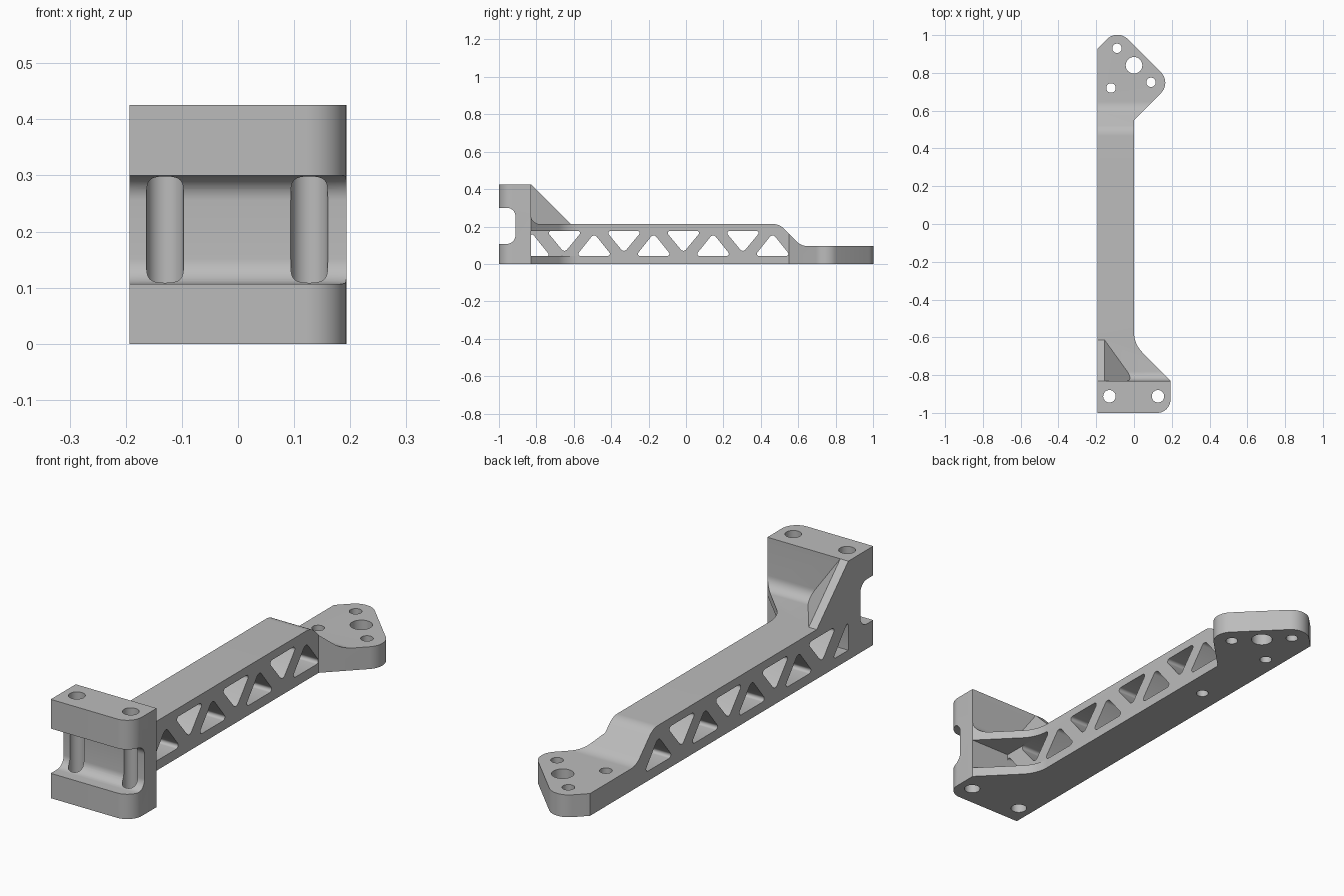
import bpy, bmesh, math
from mathutils import Vector

cube = bpy.data.objects.get("Cube")
if cube:
    bpy.data.objects.remove(cube, do_unlink=True)

grey = bpy.data.materials.new("plain_grey")
grey.use_nodes = True
GREY = (0.5, 0.5, 0.5, 1)
grey.diffuse_color = GREY
grey.node_tree.nodes["Principled BSDF"].inputs["Base Color"].default_value = GREY


def rounded(corners, steps=10):
    """2D outline from (a, b, radius) corners, with true arc fillets."""
    out = []
    n = len(corners)
    for i, (a, b, r) in enumerate(corners):
        p = Vector((a, b))
        if r == 0:
            out.append(p)
            continue
        u = (Vector(corners[i - 1][:2]) - p).normalized()
        v = (Vector(corners[(i + 1) % n][:2]) - p).normalized()
        half = u.angle(v) / 2
        centre = p + (u + v).normalized() * r / math.sin(half)
        start = p + u * r / math.tan(half) - centre
        end = p + v * r / math.tan(half) - centre
        sweep = start.angle_signed(end)
        for k in range(steps + 1):
            t = -sweep * k / steps
            c, s = math.cos(t), math.sin(t)
            out.append(centre + Vector((start.x * c - start.y * s, start.x * s + start.y * c)))
    return out


def circle(x, y, r, n=40):
    return [Vector((x + r * math.cos(k * math.tau / n), y + r * math.sin(k * math.tau / n)))
            for k in range(n)]


def prism(bm, outline, axis, lo, hi):
    """Extrude an outline along x (outline is y, z) or z (outline is x, y)."""
    def ring(d):
        return [bm.verts.new((d, p.x, p.y) if axis == "x" else (p.x, p.y, d)) for p in outline]
    a, b = ring(lo), ring(hi)
    bm.faces.new(a)
    bm.faces.new(b)
    for i in range(len(a)):
        bm.faces.new((a[i - 1], a[i], b[i], b[i - 1]))


def finish(name, bm):
    bmesh.ops.recalc_face_normals(bm, faces=bm.faces)
    mesh = bpy.data.meshes.new(name)
    bm.to_mesh(mesh)
    bm.free()
    mesh.materials.append(grey)
    ob = bpy.data.objects.new(name, mesh)
    bpy.context.collection.objects.link(ob)
    return ob


def solid(name, *prisms):
    bm = bmesh.new()
    for p in prisms:
        prism(bm, *p)
    return finish(name, bm)


def combine(body, other, operation):
    other.hide_render = True
    mod = body.modifiers.new(operation.lower(), "BOOLEAN")
    mod.operation = operation
    mod.solver = "EXACT"
    mod.object = other
    bpy.context.view_layer.objects.active = body
    bpy.ops.object.modifier_apply(modifier=mod.name)
    bpy.data.objects.remove(other, do_unlink=True)


L = -0.193          # flat side of the arm
BACK = -0.83        # rear face of the clamp block

# Plan outline: block, flare, beam and rounded triangular mounting lug
plan = rounded([(L, -1, 0), (-L, -1, 0.07), (-L, BACK, 0), (0, -0.635, 0.15), (0, 0.55, 0),
                (0.198, 0.748, 0.078), (-0.088, 1.034, 0.078), (L, 0.929, 0)])
bracket = solid("bracket_arm", (plan, "z", 0, 0.5))

# Side profile: notched block, beam, sloped step down to the lug
side = rounded([(-1.02, -0.05, 0), (1.05, -0.05, 0), (1.05, 0.096, 0), (0.615, 0.096, 0.08),
                (0.5, 0.213, 0.08), (BACK, 0.213, 0.05), (BACK, 0.426, 0), (-1.02, 0.426, 0),
                (-1.02, 0.3, 0), (-0.912, 0.3, 0.045), (-0.912, 0.107, 0.045), (-1.02, 0.107, 0)])
combine(bracket, solid("side_profile", (side, "x", -0.3, 0.3)), "INTERSECT")

# Gusset: sloping rib on the flat side with a triangular brace beside it
bm = bmesh.new()
for x in (L, L + 0.038):
    for y, z in ((BACK, 0.426), (-0.615, 0.213), (-0.615, 0.19), (-0.86, 0.426), (-0.86, 0.19)):
        bm.verts.new((x, y, z))
for y, z in ((BACK, 0.213), (BACK, 0.19), (-0.86, 0.19)):
    bm.verts.new((0, y, z))
hull = bmesh.ops.convex_hull(bm, input=bm.verts)
bmesh.ops.delete(bm, geom=list({v for v in hull["geom_interior"] + hull["geom_unused"]
                                if isinstance(v, bmesh.types.BMVert)}), context="VERTS")
combine(bracket, finish("gusset", bm), "UNION")

# Open gap between the upper and lower flared plates
gap = rounded([(BACK, 0.042, 0), (-0.55, 0.042, 0), (-0.55, 0.177, 0), (BACK, 0.177, 0)])
combine(bracket, solid("flare_gap", (gap, "x", 0, 0.3)), "DIFFERENCE")

# Truss windows: alternating triangles through the beam
windows = [rounded([(BACK, 0.042, 0), (-0.725, 0.042, 0.008), (BACK, 0.172, 0.008)], 5)]
for i in range(8):
    c = -0.65 + 0.159 * i
    base, tip = (0.177, 0.06) if i % 2 == 0 else (0.042, 0.163)
    windows.append(rounded([(c - 0.097, base, 0.012), (c + 0.097, base, 0.012), (c, tip, 0.018)], 5))
combine(bracket, solid("truss_windows", *[(w, "x", -0.3, 0.1) for w in windows]), "DIFFERENCE")

# Bolt holes in block and lug, and a blind hole under the beam
holes = [(-0.13, -0.912, 0.033), (0.127, -0.912, 0.033), (-0.09, 0.93, 0.025),
         (0, 0.84, 0.044), (0.09, 0.75, 0.025), (-0.122, 0.72, 0.025)]
drills = [(circle(*h), "z", -0.1, 0.6) for h in holes]
drills.append((circle(-0.1, 0.33, 0.025), "z", -0.1, 0.055))
combine(bracket, solid("drills", *drills), "DIFFERENCE")

# Smooth fillets, crisp edges
for ob in bpy.context.selected_objects:
    ob.select_set(False)
bracket.select_set(True)
bpy.context.view_layer.objects.active = bracket
bpy.ops.object.shade_smooth_by_angle(angle=math.radians(30))
